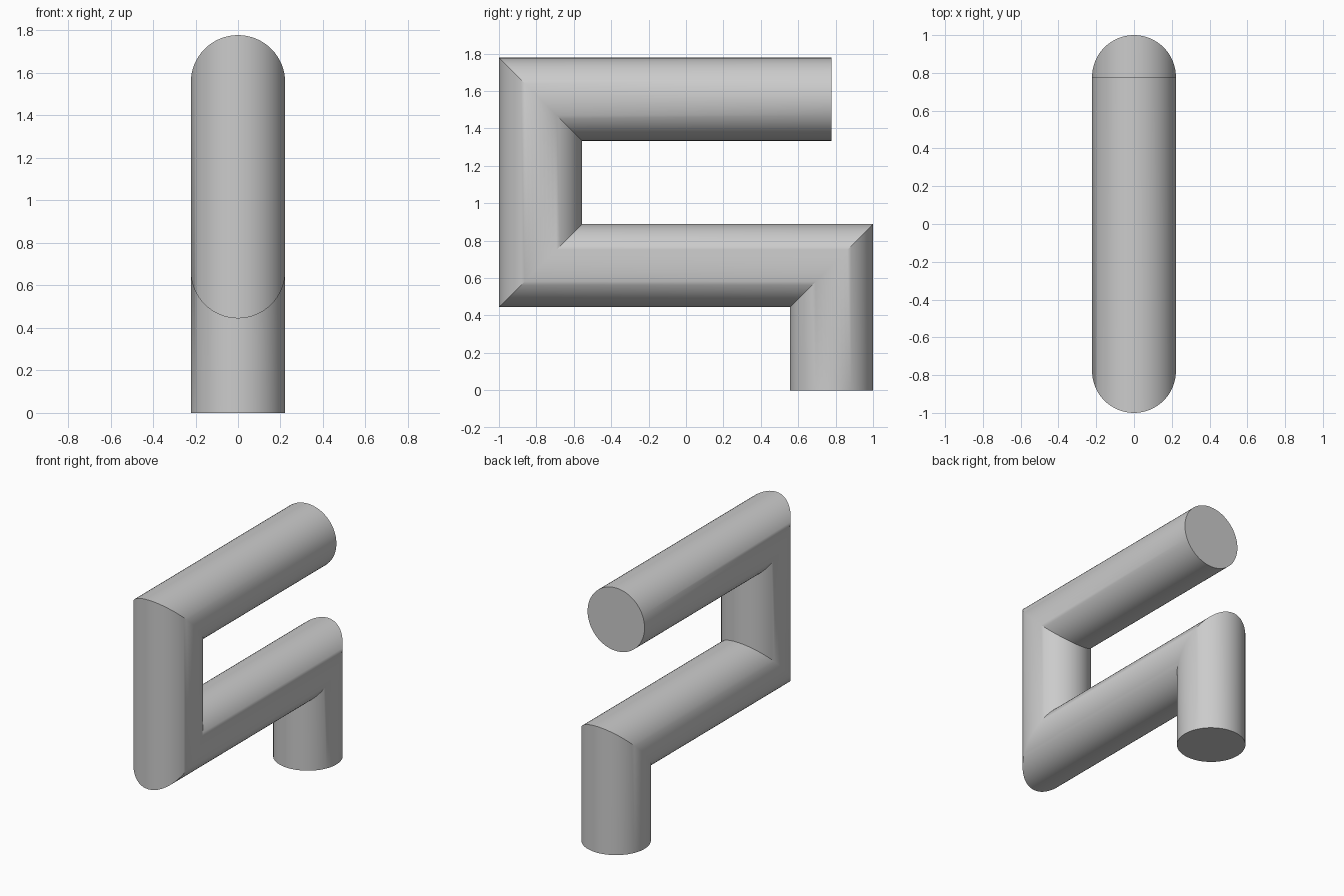
import bpy, bmesh, math
from mathutils import Vector

cube = bpy.data.objects.get("Cube")
if cube:
    bpy.data.objects.remove(cube, do_unlink=True)

RADIUS = 0.222
SIDES = 64

# Centre line of the bent pipe in the y-z plane
path = [Vector((0, y, z)) for y, z in
        [(0.778, 0), (0.778, 0.667), (-0.778, 0.667), (-0.778, 1.556), (0.778, 1.556)]]
across = Vector((1, 0, 0))

# Sideways normal of each straight run
normals = [across.cross((b - a).normalized()) for a, b in zip(path, path[1:])]


def mitre(i):
    """Cross-section axis at a path point, stretched along the mitre at corners."""
    n1 = normals[max(i - 1, 0)]
    n2 = normals[min(i, len(normals) - 1)]
    return (n1 + n2) / (1 + n1.dot(n2))


# Sweep a circle along the path with mitred corners
bm = bmesh.new()
rings = []
for i, point in enumerate(path):
    axis = mitre(i)
    ring = []
    for k in range(SIDES):
        a = math.tau * k / SIDES
        ring.append(bm.verts.new(point + RADIUS * (math.cos(a) * across + math.sin(a) * axis)))
    rings.append(ring)

for low, high in zip(rings, rings[1:]):
    for k in range(SIDES):
        n = (k + 1) % SIDES
        bm.faces.new((low[k], low[n], high[n], high[k]))

# Flat end caps
bm.faces.new(rings[0])
bm.faces.new(rings[-1])
bmesh.ops.recalc_face_normals(bm, faces=bm.faces)

mesh = bpy.data.meshes.new("bent_pipe")
bm.to_mesh(mesh)
bm.free()
pipe = bpy.data.objects.new("bent_pipe", mesh)
bpy.context.collection.objects.link(pipe)

# Plain grey material
grey = bpy.data.materials.new("plain_grey")
grey.use_nodes = True
colour = (0.6, 0.6, 0.6, 1)
grey.diffuse_color = colour
grey.node_tree.nodes["Principled BSDF"].inputs["Base Color"].default_value = colour
mesh.materials.append(grey)

# Smooth sides, crisp caps and mitres
bpy.ops.object.select_all(action='DESELECT')
pipe.select_set(True)
bpy.context.view_layer.objects.active = pipe
bpy.ops.object.shade_smooth_by_angle(angle=math.radians(30))
